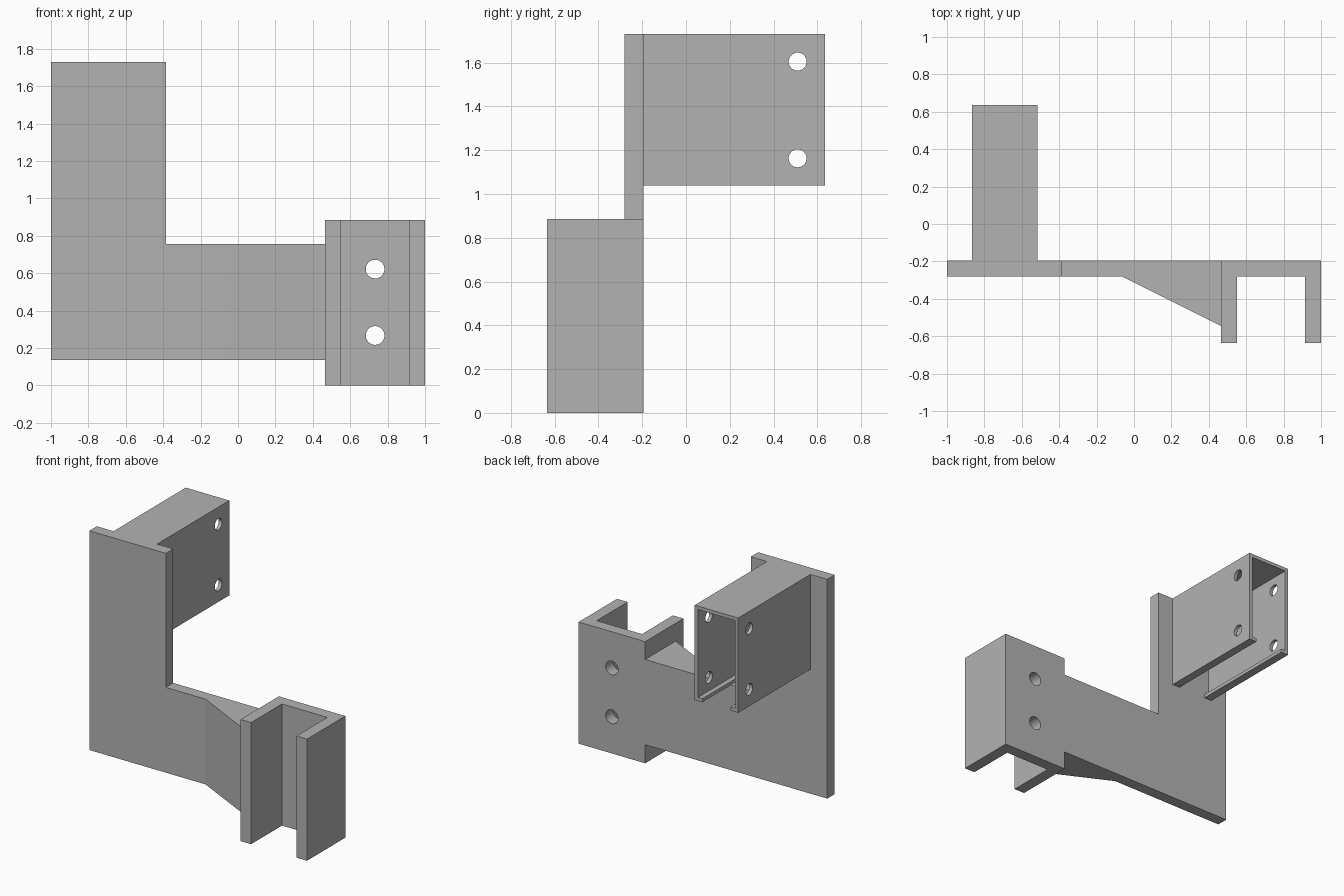
import bpy, bmesh, math
from mathutils import Vector

cube = bpy.data.objects.get("Cube")
if cube:
    bpy.data.objects.remove(cube, do_unlink=True)

grey = bpy.data.materials.new("plain grey")
grey.use_nodes = True
grey.diffuse_color = (0.45, 0.45, 0.45, 1)
grey.node_tree.nodes["Principled BSDF"].inputs["Base Color"].default_value = grey.diffuse_color


def prism(name, profile, axis, start, end):
    """Extrude a 2D profile along y (profile is x, z) or z (profile is x, y)."""
    def place(a, b, c):
        return (a, c, b) if axis == "y" else (a, b, c)
    bm = bmesh.new()
    face = bm.faces.new([bm.verts.new(place(a, b, start)) for a, b in profile])
    grown = bmesh.ops.extrude_face_region(bm, geom=[face])["geom"]
    moved = [v for v in grown if isinstance(v, bmesh.types.BMVert)]
    bmesh.ops.translate(bm, verts=moved, vec=Vector(place(0, 0, end - start)))
    bmesh.ops.recalc_face_normals(bm, faces=bm.faces)
    mesh = bpy.data.meshes.new(name)
    bm.to_mesh(mesh)
    bm.free()
    mesh.materials.append(grey)
    obj = bpy.data.objects.new(name, mesh)
    bpy.context.collection.objects.link(obj)
    return obj


def drill(obj, centres, radius, length, rotation):
    """Cut round holes through a part."""
    for centre in centres:
        bpy.ops.mesh.primitive_cylinder_add(vertices=40, radius=radius, depth=length,
                                            location=centre, rotation=rotation)
        cutter = bpy.context.object
        cutter.name = obj.name + "_hole_cutter"
        cutter.data.materials.append(grey)
        cutter.hide_render = True
        cutter.hide_set(True)
        cutter.display_type = 'WIRE'
        mod = obj.modifiers.new("hole", 'BOOLEAN')
        mod.operation = 'DIFFERENCE'
        mod.solver = 'EXACT'
        mod.object = cutter


FRONT, BACK = -0.28, -0.195      # faces of the mounting plate
LOW, ARM_TOP, TOP = 0.135, 0.755, 1.73
CLAMP_X = 0.465

# L-shaped plate: tall upright with a horizontal arm
prism("bracket_plate", [(-1, LOW), (CLAMP_X, LOW), (CLAMP_X, ARM_TOP),
                        (-0.385, ARM_TOP), (-0.385, TOP), (-1, TOP)], "y", FRONT, BACK)

# Sloping brace between the arm and the clamp
prism("arm_brace", [(-0.065, FRONT), (CLAMP_X, -0.545), (CLAMP_X, FRONT)], "z", LOW, ARM_TOP)

# U-shaped clamp, open to the front
clamp = prism("clamp_channel", [(CLAMP_X, BACK), (CLAMP_X, -0.635), (0.55, -0.635), (0.55, FRONT),
                                (0.915, FRONT), (0.915, -0.635), (1, -0.635), (1, BACK)],
              "z", 0, 0.885)
drill(clamp, [(0.733, FRONT, z) for z in (0.267, 0.622)], 0.05, 0.4, (math.pi / 2, 0, 0))

# Thin-walled rail sleeve with inward lips along its open underside
mid, half, wall, lip, base = -0.69, 0.175, 0.026, 0.062, 1.04
side = [(half, TOP), (half, base), (half - lip, base), (half - lip, base + wall),
        (half - wall, base + wall), (half - wall, TOP - wall)]
sleeve = prism("rail_sleeve", [(mid + x, z) for x, z in side]
               + [(mid - x, z) for x, z in reversed(side)], "y", BACK, 0.635)
drill(sleeve, [(mid, 0.51, z) for z in (1.163, 1.605)], 0.041, 0.6, (0, math.pi / 2, 0))
